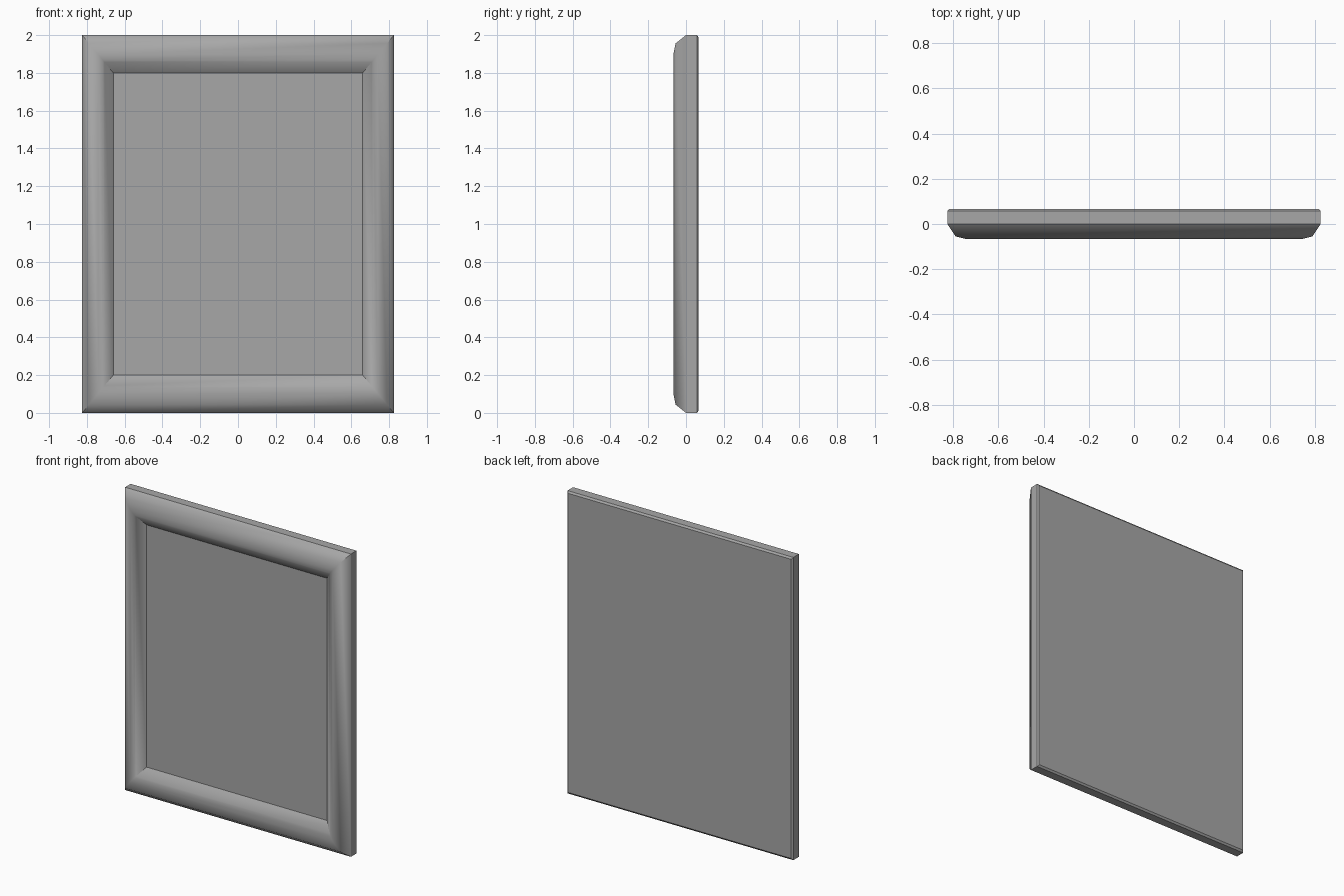
import bpy
import bmesh

old = bpy.data.objects.get("Cube")
if old:
    bpy.data.objects.remove(old, do_unlink=True)

HALF_W, HALF_H = 0.825, 1.0

grey = bpy.data.materials.new("plain_grey")
grey.use_nodes = True
colour = (0.39, 0.39, 0.39, 1)
grey.diffuse_color = colour
grey.node_tree.nodes["Principled BSDF"].inputs["Base Color"].default_value = colour

# Moulding section from back to panel: inset from the side, depth, sharp ring
section = [
    (0.010, 0.067, True),
    (0.000, 0.058, True),
    (0.000, 0.000, True),
    (0.036, -0.055, False),
    (0.085, -0.067, False),
    (0.110, -0.060, False),
    (0.118, -0.054, False),
    (0.165, -0.012, True),
]


def ring(bm, inset, y):
    """Rectangle of four corners; the inset is stretched with the height."""
    x, z = HALF_W - inset, HALF_H - inset * HALF_H / HALF_W
    return [bm.verts.new((sx * x, y, HALF_H + sz * z))
            for sx, sz in ((-1, -1), (1, -1), (1, 1), (-1, 1))]


bm = bmesh.new()
rings = [ring(bm, inset, y) for inset, y, _ in section]

# Mitred moulding and outer sides
for a, b in zip(rings, rings[1:]):
    for i in range(4):
        j = (i + 1) % 4
        bm.faces.new((a[i], a[j], b[j], b[i]))

# Back board and recessed front panel
bm.faces.new(rings[0])
bm.faces.new(rings[-1])
bmesh.ops.recalc_face_normals(bm, faces=bm.faces)
for face in bm.faces:
    face.smooth = True

# Sharp section lines, and sharp mitres on the sides and inner slope
for verts, (_, _, sharp) in zip(rings, section):
    for i in range(4):
        bm.edges.get((verts[i], verts[(i + 1) % 4])).smooth = not sharp
for k in (0, 1, 2, len(rings) - 2):
    for v, w in zip(rings[k], rings[k + 1]):
        bm.edges.get((v, w)).smooth = False

mesh = bpy.data.meshes.new("picture_frame")
bm.to_mesh(mesh)
bm.free()
mesh.materials.append(grey)
frame = bpy.data.objects.new("picture_frame", mesh)
bpy.context.collection.objects.link(frame)
